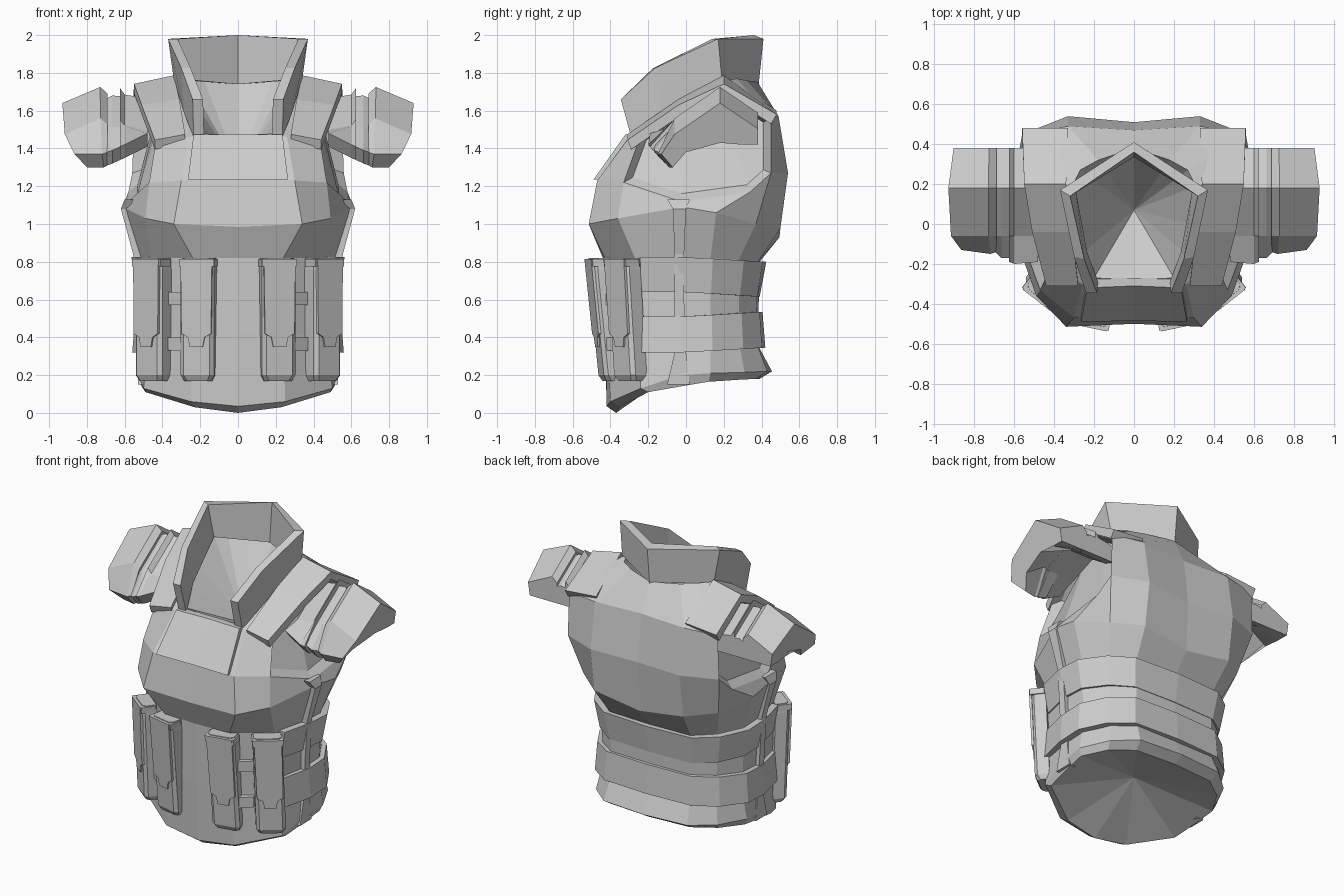
import bpy, bmesh, math
from mathutils import Vector, Matrix

if "Cube" in bpy.data.objects:
    bpy.data.objects.remove(bpy.data.objects["Cube"])

grey = bpy.data.materials.new("plain_grey")
grey.diffuse_color = (0.6, 0.6, 0.6, 1)
grey.use_nodes = True
grey.node_tree.nodes["Principled BSDF"].inputs["Base Color"].default_value = grey.diffuse_color


def make(name, verts, faces, edit=None):
    """Build one half of a part and mirror it across x."""
    bm = bmesh.new()
    vs = [bm.verts.new(v) for v in verts]
    for f in faces:
        bm.faces.new([vs[i] for i in f])
    bmesh.ops.recalc_face_normals(bm, faces=bm.faces)
    if edit:
        edit(bm)
    me = bpy.data.meshes.new(name)
    bm.to_mesh(me)
    bm.free()
    me.materials.append(grey)
    ob = bpy.data.objects.new(name, me)
    bpy.context.collection.objects.link(ob)
    mod = ob.modifiers.new("mirror", "MIRROR")
    mod.merge_threshold = 0.0005
    return ob


def loft(name, sections, first_cap=True, last_cap=True):
    """Join closed sections of equal length into a solid."""
    n = len(sections[0])
    verts = [v for s in sections for v in s]
    faces = [(k * n + i, k * n + (i + 1) % n, (k + 1) * n + (i + 1) % n, (k + 1) * n + i)
             for k in range(len(sections) - 1) for i in range(n)]
    if first_cap:
        faces.append(tuple(range(n)))
    if last_cap:
        faces.append(tuple(range(len(verts) - n, len(verts))))
    return make(name, verts, faces)


# Torso half rings, each from front centre round the side to back centre
lower = [
    [(0, -.37, .0), (.23, -.35, .03), (.49, -.2, .11), (.51, -.03, .14), (.52, .12, .165), (.43, .27, .175), (.29, .37, .18), (0, .39, .18)],
    [(0, -.42, .035), (.25, -.4, .06), (.5, -.24, .13), (.53, -.03, .2), (.54, .13, .21), (.45, .31, .215), (.31, .43, .22), (0, .455, .22)],
    [(0, -.43, .42), (.24, -.42, .42), (.47, -.25, .42), (.51, -.03, .4), (.51, .13, .38), (.42, .28, .38), (.29, .37, .38), (0, .38, .36)],
    [(0, -.44, .82), (.24, -.43, .82), (.46, -.27, .82), (.52, -.03, .82), (.52, .13, .82), (.43, .28, .81), (.3, .38, .8), (0, .39, .8)],
]
upper = [
    [(0, -.5, .985), (.34, -.515, 1), (.49, -.36, 1.03), (.61, -.02, 1.09), (.61, .16, 1.06), (.5, .37, 1), (.33, .5, .98), (0, .495, .93)],
    [(0, -.465, 1.23), (.3, -.47, 1.23), (.47, -.33, 1.22), (.58, -.03, 1.12), (.58, .34, 1.17), (.56, .45, 1.27), (.33, .54, 1.27), (0, .51, 1.26)],
    [(0, -.3, 1.45), (.26, -.3, 1.46), (.43, -.24, 1.47), (.51, 0, 1.63), (.53, .2, 1.72), (.55, .45, 1.56), (.33, .49, 1.57), (0, .47, 1.57)],
    [(0, -.28, 1.47), (.2, -.27, 1.48), (.25, -.14, 1.56), (.28, 0, 1.64), (.31, .19, 1.76), (.27, .27, 1.77), (.18, .32, 1.76), (0, .38, 1.75)],
]
rings = lower + upper
# the last two points are the sunken middles of the hem and the neck
verts = [v for r in rings for v in r] + [(0, 0, .26), (0, .07, 1.3)]
faces = [(k * 8 + i, k * 8 + i + 1, k * 8 + i + 9, k * 8 + i + 8) for k in range(7) for i in range(7)]
faces += [(64, i + 1, i) for i in range(7)] + [(65, 56 + i, 57 + i) for i in range(7)]


def arm_opening(bm):
    # sunken arm hole between the side columns, deeper towards the top
    bm.faces.ensure_lookup_table()
    region = [bm.faces[5 * 7 + i] for i in (2, 3, 4)]
    bmesh.ops.inset_region(bm, faces=region, thickness=.04, use_even_offset=True)
    for v in {v for f in region for v in f.verts}:
        v.co.x -= .045 + max(0, v.co.z - 1.25) * .2


make("torso", verts, faces, arm_opening)

# Collar: open in front, leaning outwards
secs = []
for x, y, lo, xt, yt, hi, dx, dy in [
        (.235, -.29, 1.46, .24, -.345, 1.66, -.055, -.0),
        (.285, -.13, 1.585, .3, -.165, 1.825, -.05, -.01),
        (.34, .19, 1.765, .37, .17, 1.98, -.05, -.03),
        (0, .385, 1.74, 0, .41, 1.98, 0, -.05)]:
    secs.append([(x, y, lo), (xt, yt, hi), (xt + dx, yt + dy, hi if x else 2.0), (x + dx, y + dy, lo)])
loft("collar", secs, last_cap=False)

# Chest panel, raised from the upper chest
loft("chest_panel", [
    [(0, -.45, 1.235), (0, -.485, 1.235), (0, -.31, 1.475), (0, -.27, 1.475)],
    [(.265, -.45, 1.235), (.265, -.49, 1.235), (.235, -.32, 1.475), (.235, -.27, 1.475)]], first_cap=False)

# Shoulder straps running over from chest to back
secs = []
for xi, xo, y, zi, zo, ny, nz in [
        (.28, .44, -.29, 1.455, 1.425, -.02, .02), (.31, .51, -.02, 1.64, 1.61, -.02, .02),
        (.34, .55, .2, 1.765, 1.72, 0, .022), (.33, .56, .45, 1.58, 1.56, .03, .02)]:
    secs.append([(xi, y, zi - .03), (xi, y + ny, zi + nz), (xo, y + ny, zo + nz), (xo, y, zo - .03)])
loft("shoulder_strap", secs)


# Arched upper arm guards, hollowed from below
def arch(name, stations):
    secs = []
    for x, front, drop, lift, tuck, low in stations:
        o = [(front, low + .07), (-.06, 1.56 - drop), (.18, 1.725 - drop), (.38, 1.59 - drop), (.38, 1.42)]
        under = [(.3, 1.42 + lift * .3), (.18, 1.43 + lift), (.0, 1.38 + lift * .8), (front + .06, low)]
        pull = (.5, .1, 0, .2, .3, .3, .3, .6, 1)
        secs.append([(x - tuck * t, y, z) for (y, z), t in zip(o + under, pull)])
    loft(name, secs)


arch("arm_guard_inner", [(.48, -.19, .06, .1, 0, 1.41), (.60, -.2, .04, .1, 0, 1.35), (.625, -.19, .005, .1, 0, 1.34)])
arch("arm_guard_middle", [(.6, -.17, .05, .1, 0, 1.35), (.665, -.17, .045, .1, 0, 1.32), (.695, -.14, .06, .1, 0, 1.31)])
arch("arm_guard_outer", [(.69, -.14, .035, .11, 0, 1.31), (.73, -.15, 0, .11, .02, 1.3), (.93, -.13, .085, 0, .13, 1.3)])


# Waist bands wrapping the sides and back
def band(name, zlo, zhi, off_lo, off_hi):
    plan = [(.47, -.24), (.52, -.03), (.52, .13), (.43, .28), (.3, .37), (0, .38)]
    secs = []
    for x, y in plan:
        d = Vector((x, max(y, 0) * 1.1)).normalized()
        tilt = -.025 * max(0, y) / .38

        def p(o, z):
            return (max(0, x + d.x * o) if x else 0, y + d.y * o, z + (tilt if z > .6 else -tilt))
        secs.append([p(-.03, zlo), p(off_lo, zlo), p(off_hi, zhi), p(-.03, zhi)])
    loft(name, secs, last_cap=False)


band("upper_waist_band", .64, .825, .01, .045)
band("lower_waist_band", .32, .51, .04, .025)

# Narrow upright side strap
loft("side_strap", [[(x - .05, y0, z), (x, y0, z), (x, y1, z), (x - .05, y1, z)] for x, y0, y1, z in
                    [(.53, -.1, .02, .15), (.53, -.06, 0, .32), (.54, -.06, -.01, .6), (.555, -.06, -.01, .84), (.62, -.07, 0, 1.08), (.6, -.1, .02, 1.13)]])


# Tall front pouches with a tongued flap
def pouch(name, x, y, angle, lean):
    rot = Matrix.Rotation(angle, 3, 'Z')

    def put(px, py, pz):
        v = rot @ Vector((px, py, 0))
        return (v.x + x, v.y + y + lean * (.5 - pz), pz)
    secs = []
    for z, w, d in [(.17, .075, .03), (.2, .09, .045), (.76, .09, .045), (.82, .085, .035)]:
        secs.append([put(-w, .05, z), put(-w, -d + .02, z), put(-w + .02, -d, z),
                     put(w - .02, -d, z), put(w, -d + .02, z), put(w, .05, z)])
    loft(name, secs)
    flap = [(-.08, .42), (-.045, .4), (-.035, .35), (.035, .35), (.045, .4), (.08, .42), (.085, .815), (-.085, .815)]
    loft(name + "_flap", [[put(a, b, z) for a, z in flap] for b in (-.04, -.055)])
    loft(name + "_top", [[put(-.095, -.05, z), put(.095, -.05, z), put(.095, .04, z), put(-.095, .04, z)]
                         for z in (.775, .815)])


pouch("inner_pouch", .21, -.435, math.radians(12), .1)
pouch("outer_pouch", .455, -.32, math.radians(38), .06)

# Small loops joining the pouches
for z in (.36, .6):
    loft("pouch_loop", [[(.29, -.43, a), (.37, -.36, a), (.35, -.32, a), (.27, -.39, a)] for a in (z - .03, z + .04)])
